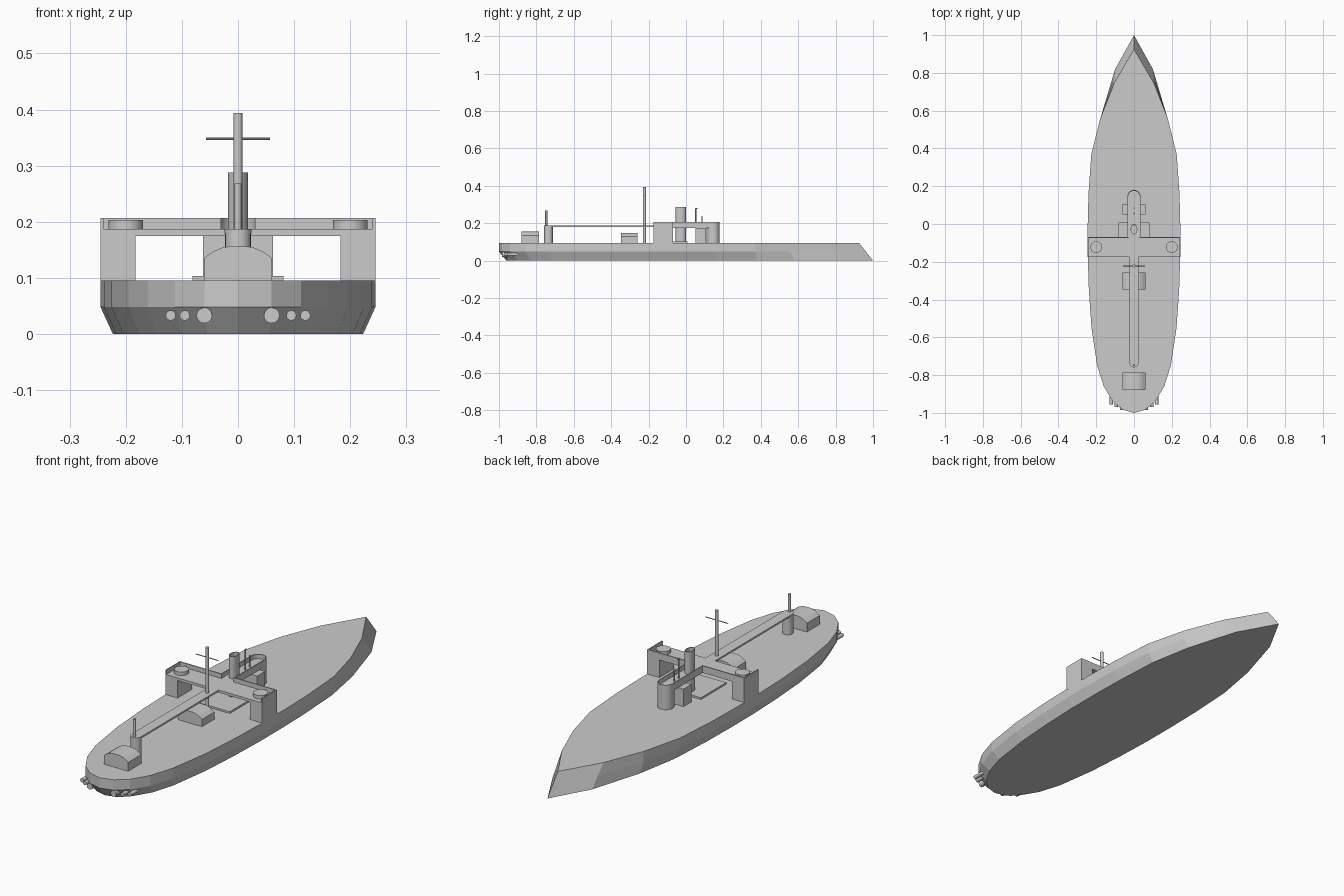
import bpy, bmesh, math

if "Cube" in bpy.data.objects:
    bpy.data.objects.remove(bpy.data.objects["Cube"])

DECK = 0.095


def finish(name, bm, smooth=False):
    bmesh.ops.recalc_face_normals(bm, faces=bm.faces)
    me = bpy.data.meshes.new(name)
    bm.to_mesh(me)
    bm.free()
    ob = bpy.data.objects.new(name, me)
    bpy.context.collection.objects.link(ob)
    if smooth:
        bpy.ops.object.select_all(action='DESELECT')
        ob.select_set(True)
        bpy.context.view_layer.objects.active = ob
        bpy.ops.object.shade_smooth_by_angle(angle=math.radians(35))
    return ob


def loft(name, rings, smooth=False):
    bm = bmesh.new()
    vs = [[bm.verts.new(p) for p in r] for r in rings]
    n = len(rings[0])
    for a, b in zip(vs, vs[1:]):
        for i in range(n):
            j = (i + 1) % n
            bm.faces.new((a[i], a[j], b[j], b[i]))
    bm.faces.new(vs[0])
    bm.faces.new(vs[-1])
    return finish(name, bm, smooth)


def prism(name, outline, z0, z1, smooth=False):
    return loft(name, [[(x, y, z) for x, y in outline] for z in (z0, z1)], smooth)


def box(name, x0, x1, y0, y1, z0, z1):
    return prism(name, [(x0, y0), (x1, y0), (x1, y1), (x0, y1)], z0, z1)


def ellipse(cx, cy, rx, ry, n=24):
    return [(cx + rx * math.cos(2 * math.pi * i / n),
             cy + ry * math.sin(2 * math.pi * i / n)) for i in range(n)]


def post(name, x, y, r, z0, z1, n=16):
    return prism(name, ellipse(x, y, r, r, n), z0, z1, True)


def rod(name, axis, centre, r, a, b, n=16):
    # horizontal cylinder along x (axis 0) or y (axis 1)
    ring = ellipse(centre[0], centre[1], r, r, n)
    rings = [[(t, u, z) if axis == 0 else (u, t, z) for u, z in ring] for t in (a, b)]
    return loft(name, rings, True)


def tube(name, outer, inner, z0, z1, floor):
    # upright tube with a recessed floor
    lv = [(outer, z0), (outer, z1), (inner, z1), (inner, floor)]
    return loft(name, [[(x, y, z) for x, y in o] for o, z in lv], True)


# hull: half outline stations (deck half-width, deck y, bottom half-width, bottom y)
stations = [(0, .925, 0, 1.0), (.105, .745, .100, .82), (.178, .56, .172, .58),
            (.226, .37, .208, .38), (.241, .16, .220, .16), (.245, 0, .223, 0),
            (.245, -.16, .223, -.16), (.239, -.35, .217, -.34), (.225, -.55, .204, -.53),
            (.195, -.75, .177, -.72), (.160, -.86, .145, -.825), (.112, -.94, .10, -.90),
            (.06, -.983, .055, -.945), (0, -1.0, 0, -.96)]
levels = [[], [], []]
for i, (dw, dy, bw, by) in enumerate(stations):
    f = 0.5 if dy > 0.7 else 0
    levels[0].append((bw, by, 0))
    levels[1].append((dw + f * (bw - dw), dy + f * (by - dy), .048))
    levels[2].append((dw, dy, DECK))
loft("hull", [h + [(-x, y, z) for x, y, z in h[-2:0:-1]] for h in levels])

# stern tubes, portal legs, side walls and round platforms on both sides
for s in (-1, 1):
    for x, r, y0, y1 in ((.06, .014, -.985, -.86), (.095, .009, -.97, -.83), (.12, .009, -.955, -.8)):
        rod("stern_tube", 1, (s * x, .033), r, y0, y1)
    box("portal_leg", *sorted((s * .183, s * .245)), -.175, -.07, DECK - .005, .187)
    box("portal_end_wall", *sorted((s * .24, s * .245)), -.175, -.07, .187, .207)
    box("portal_forward_wall", *sorted((s * .03, s * .245)), -.075, -.07, .187, .207)
    post("round_platform", s * .2, -.122, .031, .187, .203, 24)
    box("walkway_wall", *sorted((s * .031, s * .035)), -.07, .145, .187, .207)

# portal deck and forward walkway
box("portal_deck", -.183, .183, -.175, -.07, .175, .187)
box("walkway_deck", -.035, .035, -.07, .145, .175, .187)

# round forward tower, and the curved wall at its top
post("forward_tower", 0, .145, .035, DECK, .187, 24)
arc = [math.pi * i / 12 for i in range(13)]
curve = [(r * math.cos(a), .145 + r * math.sin(a))
         for r, seq in ((.035, arc), (.031, arc[::-1])) for a in seq]
prism("tower_wall", curve, .187, .207, True)

# under-bridge cabin, deck hatch and funnel
box("cabin", -.062, .062, .05, .107, DECK, .175)
box("deck_hatch", -.081, .081, -.175, .008, DECK, .103)
tube("funnel", ellipse(0, -.028, .018, .027), ellipse(0, -.028, .015, .024), DECK, .288, .2)

# steering posts on the walkway
post("tall_pipe", 0, .052, .003, .187, .28, 8)
rod("pipe_hook", 1, (0, .278), .003, .05, .062, 8)
post("short_pipe", 0, .085, .003, .187, .24, 8)

# aft catwalk and its round tower
cat = [(.024 * math.cos(a), -.735 - .024 * math.sin(a)) for a in arc]
prism("catwalk", cat + [(-.024, -.175), (.024, -.175)], .179, .187)
post("aft_tower", 0, -.735, .023, DECK, .187, 20)

# masts
post("main_mast", 0, -.222, .008, DECK, .394)
rod("mast_yard", 0, (-.222, .348), .002, -.057, .057, 8)
post("aft_mast", 0, -.747, .006, DECK, .268)

# arched skylight houses
for name, y0, y1, eave, top in (("aft_skylight", -.88, -.785, .135, .156),
                                ("middle_skylight", -.347, -.258, .128, .149)):
    h = top - eave
    roof = [(.061, eave), (.045, eave + .55 * h), (.028, eave + .9 * h), (.015, top)]
    prof = [(.061, DECK)] + roof
    prof += [(-x, z) for x, z in prof[::-1]]
    loft(name, [[(x, y, z) for x, z in prof] for y in (y0, y1)])
